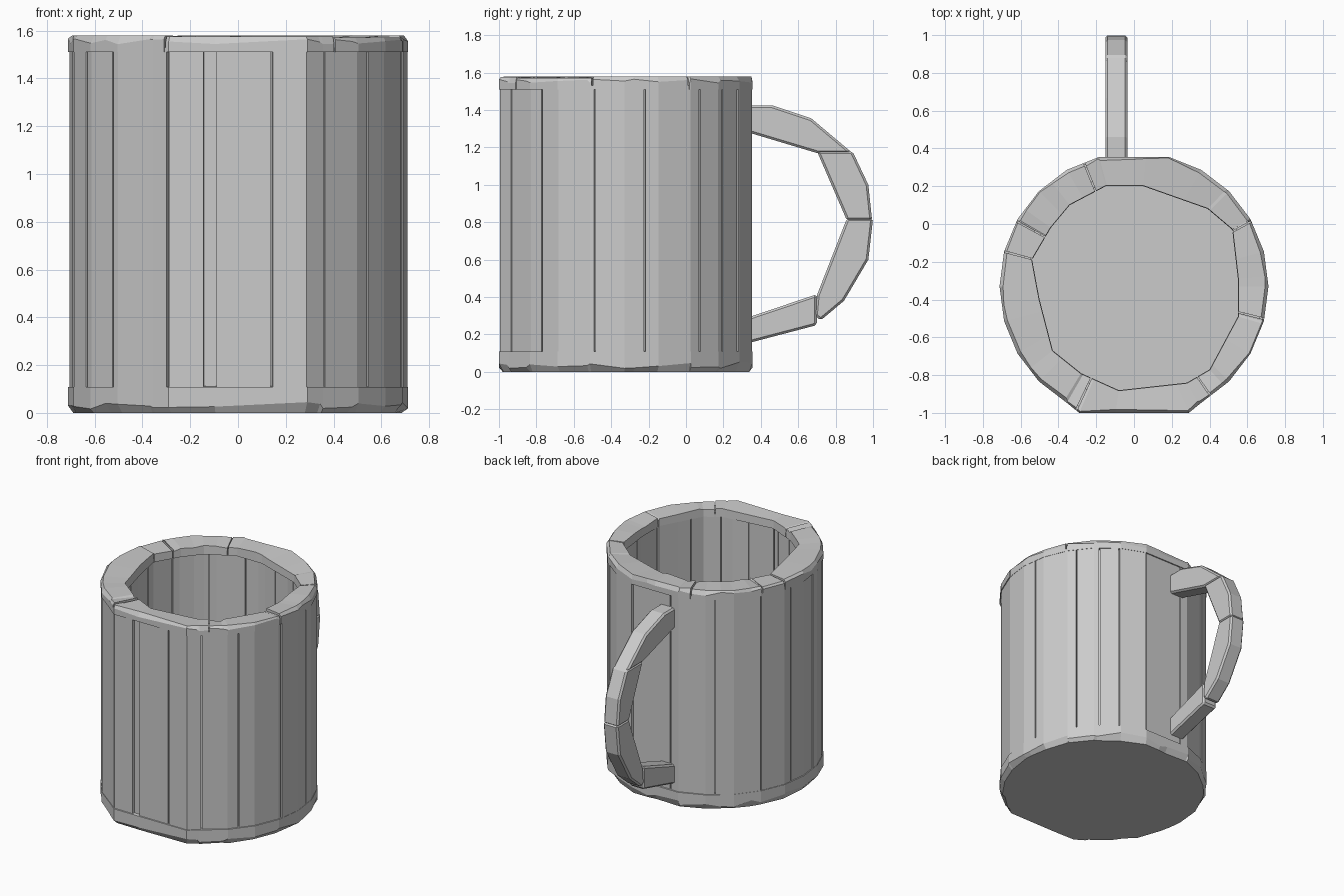
import bpy, bmesh, math, random
from mathutils import Vector
from mathutils.geometry import intersect_line_line_2d

random.seed(4)
if "Cube" in bpy.data.objects:
    bpy.data.objects.remove(bpy.data.objects["Cube"])

stone = bpy.data.materials.new("grey_stone")
stone.use_nodes = True
GREY = (0.6, 0.6, 0.6, 1)
stone.diffuse_color = GREY
stone.node_tree.nodes["Principled BSDF"].inputs["Base Color"].default_value = GREY

CENTRE = Vector((0, -0.33))
RADIUS = 0.712

# Outer wall from above: a faceted circle, cut flat at the front and the back
OUTER = [(RADIUS * math.cos(math.radians(a)),
          min(CENTRE.y + RADIUS * math.sin(math.radians(a)), .355))
         for a in range(-60, 241, 15)] + [(-.29, -1), (.29, -1)]
# Roughly carved hole in the rim
INNER = [(.55, -.29), (.52, -.03), (.39, .08), (.05, .2), (-.15, .2), (-.34, .1),
         (-.44, -.02), (-.54, -.19), (-.5, -.4), (-.43, -.67), (-.28, -.79),
         (-.08, -.88), (.28, -.84), (.4, -.77), (.55, -.49)]


def angle_of(p):
    return math.atan2(p[1] - CENTRE.y, p[0]) % math.tau


def reach(outline, angle):
    """Distance from the centre to an outline along an angle."""
    far = CENTRE + Vector((math.cos(angle), math.sin(angle))) * 3
    for a, b in zip(outline, outline[1:] + outline[:1]):
        hit = intersect_line_line_2d(CENTRE, far, Vector(a), Vector(b))
        if hit:
            return (hit - CENTRE).length
    return 0.6


def finish(name, bm):
    bmesh.ops.remove_doubles(bm, verts=bm.verts, dist=0.0005)
    bmesh.ops.recalc_face_normals(bm, faces=bm.faces)
    mesh = bpy.data.meshes.new(name)
    bm.to_mesh(mesh)
    bm.free()
    mesh.materials.append(stone)
    obj = bpy.data.objects.new(name, mesh)
    bpy.context.collection.objects.link(obj)
    return obj


def sweep(name, section, start=None, end=None, gap=0.006):
    """Carry a (radius, height) section round the mug, or along one arc of it."""
    corners = [angle_of(p) for p in OUTER + INNER]
    if start is None:
        angles = sorted(corners)
    else:
        a, b = start + gap, end - gap
        turns = [c + k * math.tau for c in corners for k in (0, 1)]
        angles = [a] + sorted(t for t in turns if a + .005 < t < b - .005) + [b]
    bm = bmesh.new()
    rings = []
    for t in angles:
        points = section(reach(INNER, t + .0001), reach(OUTER, t + .0001))
        rings.append([bm.verts.new((r * math.cos(t), CENTRE.y + r * math.sin(t), z))
                      for r, z in points])
    pairs = list(zip(rings, rings[1:]))
    if start is None:
        pairs.append((rings[-1], rings[0]))
    else:
        bm.faces.new(rings[0])
        bm.faces.new(rings[-1])
    for p, q in pairs:
        for i in range(len(p)):
            j = (i + 1) % len(p)
            bm.faces.new((p[i], p[j], q[j], q[i]))
    return finish(name, bm)


def chip(amount):
    return random.uniform(-amount, amount)


def arcs(degrees):
    ends = degrees[1:] + [degrees[0] + 360]
    return [(math.radians(a), math.radians(b)) for a, b in zip(degrees, ends)]


# Solid foot with chipped edges and the inside floor
sweep("base", lambda i, o: [(0, 0), (o * (.968 + chip(.012)), 0), (o, .035 + chip(.02)),
                            (o, .108), (o * .96, .112), (0, .112)])

# Hidden core that closes the seams
sweep("wall_core", lambda i, o: [(max(i * 1.04, .6), .08), (o * .965, .08),
                                 (o * .965, 1.55), (max(i * 1.04, .6), 1.55)])

# Upright staves of slightly different depth, with one deep groove at the front
GROOVE = 258
for n, (a, b) in enumerate(arcs([9, 35, 48, 59, 75, 100, 125, 150, 170, 190, 206, 222,
                                 246, GROOVE, 262, 282, 301, 321, 347])):
    depth = .968 if round(math.degrees(a)) == GROOVE else random.uniform(.987, .998)
    sweep(f"stave_{n + 1}", lambda i, o: [
        (max(i * 1.005, .565), .1), (o * depth, .1),
        (o * depth, 1.53), (max(i * 1.005, .565), 1.53)], a, b)

# Rim blocks with worn outer corners
for n, (a, b) in enumerate(arcs([29, 112, 151, 165, 245, 305, 346])):
    top = 1.58 - .004 * (n % 3)
    sweep(f"rim_block_{n + 1}", lambda i, o: [
        (i, 1.51), (i * 1.005, top - .01 + chip(.008)), (o * (.982 + chip(.01)), top),
        (o, 1.555 + chip(.012)), (o, 1.51)], a, b)

# Handle made of four rough blocks, each a side profile in (y, z)
BLOCKS = {
    "handle_top": [(.3, 1.29), (.3, 1.425), (.46, 1.425), (.67, 1.355), (.89, 1.17),
                   (.7, 1.17)],
    "handle_upper": [(.7, 1.18), (.89, 1.18), (.975, 1), (.995, .81), (.86, .81)],
    "handle_lower": [(.86, .82), (1, .82), (.975, .6), (.845, .38), (.72, .275),
                     (.69, .3), (.7, .41)],
    "handle_bottom": [(.3, .28), (.7, .415), (.7, .25), (.3, .145)],
}
for name, profile in BLOCKS.items():
    bm = bmesh.new()
    face = bm.faces.new([bm.verts.new((-.152, y, z)) for y, z in profile])
    new = bmesh.ops.extrude_face_region(bm, geom=[face])["geom"]
    bmesh.ops.translate(bm, vec=(.117, 0, 0),
                        verts=[v for v in new if isinstance(v, bmesh.types.BMVert)])
    block = finish(name, bm)
    bevel = block.modifiers.new("worn_edges", 'BEVEL')
    bevel.width = .012
    bevel.segments = 1
    bevel.limit_method = 'ANGLE'
    bevel.angle_limit = math.radians(50)
